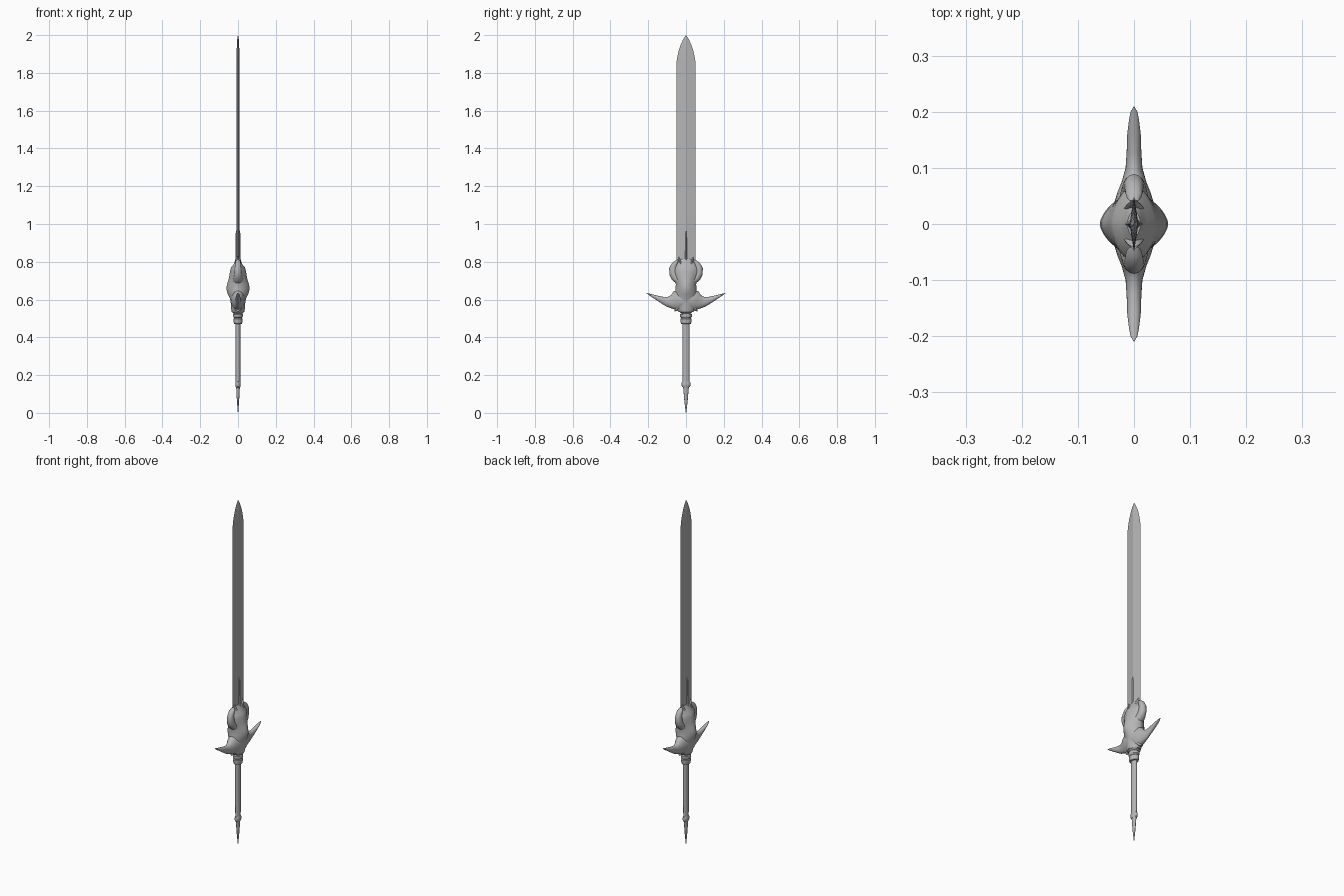
import bpy, bmesh, math
from mathutils import Vector

# Dark steel grey for every part
steel = bpy.data.materials.new("dark_steel")
steel.diffuse_color = (0.46, 0.46, 0.46, 1)


def sweep(name, path, sides=24, power=2.0, mirror=False, angle=40):
    """Loft superellipse rings along a path in the YZ plane.
    Each station is (y, z, half width in plane, half thickness along x)."""
    bm = bmesh.new()
    rings = []
    for i, (y, z, w, hx) in enumerate(path):
        a, b = path[max(i - 1, 0)], path[min(i + 1, len(path) - 1)]
        t = Vector((b[0] - a[0], b[1] - a[1])).normalized()
        ring = []
        for k in range(sides):
            ang = 2 * math.pi * k / sides
            c, s = math.cos(ang), math.sin(ang)
            u = math.copysign(abs(c) ** (2 / power), c) * w
            x = math.copysign(abs(s) ** (2 / power), s) * hx
            ring.append(bm.verts.new((x, y + t.y * u, z - t.x * u)))
        rings.append(ring)
    for r0, r1 in zip(rings, rings[1:]):
        for k in range(sides):
            j = (k + 1) % sides
            bm.faces.new((r0[k], r0[j], r1[j], r1[k]))
    bm.faces.new(rings[0])
    bm.faces.new(rings[-1])
    bmesh.ops.recalc_face_normals(bm, faces=bm.faces)
    me = bpy.data.meshes.new(name)
    bm.to_mesh(me)
    bm.free()
    me.materials.append(steel)
    ob = bpy.data.objects.new(name, me)
    bpy.context.collection.objects.link(ob)
    if mirror:
        m = ob.modifiers.new("mirror", 'MIRROR')
        m.use_axis = (False, True, False)
    bpy.ops.object.select_all(action='DESELECT')
    ob.select_set(True)
    bpy.context.view_layer.objects.active = ob
    bpy.ops.object.shade_smooth_by_angle(angle=math.radians(angle))
    return ob


def upright(name, stations, **kw):
    """Vertical part: stations are (z, half width y, half thickness x)."""
    return sweep(name, [(0, z, ry, rx) for z, ry, rx in stations], **kw)


# Diamond-section blade with curved point
upright("blade", [(0.70, .050, .008), (1.86, .050, .008),
                  (1.89, .045, .0075), (1.92, .038, .007), (1.95, .028, .006),
                  (1.98, .014, .004), (2.0, .0008, .0006)],
        sides=4, angle=5)

# Raised tongue at the base of the blade
upright("blade_tongue", [(0.72, .026, .022), (0.80, .020, .017), (0.82, .012, .013),
                         (0.95, .008, .0125), (0.967, .002, .009)], sides=4, angle=10)

# Bulging guard body
upright("guard_body", [(0.535, .040, .034), (0.55, .052, .036), (0.58, .060, .038),
                       (0.605, .061, .042), (0.63, .059, .055), (0.655, .055, .061),
                       (0.68, .054, .059), (0.70, .058, .052), (0.725, .066, .046),
                       (0.75, .070, .042), (0.77, .064, .037), (0.785, .054, .024),
                       (0.805, .040, .016), (0.815, .024, .012)], sides=32, power=1.6)

# Swept wings of the guard
sweep("guard_wing", [(.00, .598, .050, .040), (.035, .596, .055, .036),
                     (.055, .593, .052, .030), (.075, .588, .037, .022),
                     (.100, .589, .026, .015), (.130, .599, .017, .013),
                     (.160, .612, .011, .012), (.185, .623, .006, .009),
                     (.200, .630, .003, .006), (.209, .635, .0006, .001)],
      mirror=True)

# Lower barbs under the wings
sweep("guard_barb", [(.020, .590, .024, .030), (.036, .566, .018, .026),
                     (.050, .549, .010, .018), (.060, .537, .001, .003)],
      sides=16, mirror=True)

# Curled claws gripping the blade
sweep("blade_claw", [(.038, .700, .020, .028), (.056, .716, .022, .024),
                     (.066, .738, .023, .020), (.068, .764, .021, .018),
                     (.061, .785, .016, .016), (.050, .800, .010, .014),
                     (.041, .810, .002, .008)],
      sides=16, mirror=True)

# Inner prongs lying on the blade
sweep("blade_prong", [(.022, .740, .014, .028), (.026, .775, .011, .020),
                      (.031, .800, .007, .015), (.036, .816, .004, .011),
                      (.040, .828, .0006, .004)], sides=12, mirror=True)

# Collars between guard and grip
upright("upper_collar", [(0.47, .018, .014), (0.472, .026, .021), (0.485, .030, .024),
                         (0.498, .030, .024), (0.502, .025, .021), (0.508, .031, .025),
                         (0.522, .031, .026), (0.527, .024, .024), (0.534, .034, .032),
                         (0.552, .036, .034), (0.556, .030, .028)], angle=30)

# Oval grip
upright("grip", [(0.15, .018, .012), (0.30, .019, .013), (0.48, .019, .013)])

# Pommel ring and spike
upright("pommel_ring", [(0.135, .016, .011), (0.140, .022, .013), (0.152, .024, .0145),
                        (0.163, .022, .013), (0.167, .017, .012)], angle=30)
upright("pommel_spike", [(0.0, .001, .001), (0.04, .006, .004), (0.075, .010, .0065),
                         (0.085, .011, .007), (0.115, .013, .0085), (0.14, .016, .010)],
        sides=16)
